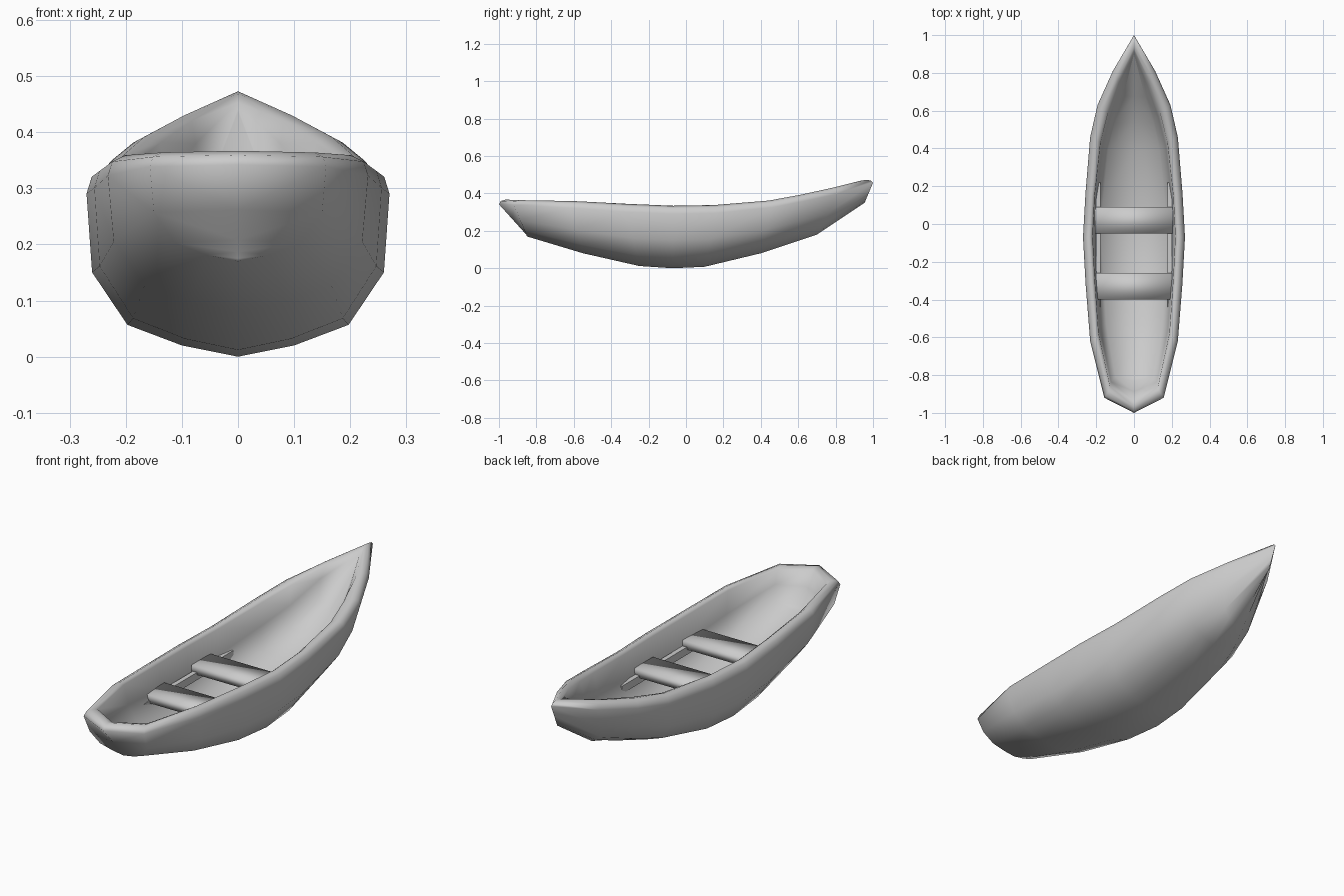
import bpy, bmesh

# Stations: keel y, keel z, rim y, half width, rim z, V-shape, floor lift, inner narrowing
stations = [
    (-0.85, 0.175, -1.00, 0.000, 0.367, 0.3, 0.05, 1.0),
    (-0.85, 0.170, -0.92, 0.157, 0.364, 0.05, 0.05, 1.0),
    (-0.55, 0.080, -0.62, 0.232, 0.359, 0.05, 0.0, 1.0),
    (-0.25, 0.012, -0.32, 0.256, 0.344, 0.0, 0.0, 1.0),
    (-0.07, 0.000, -0.07, 0.270, 0.334, 0.0, 0.0, 1.0),
    (0.10, 0.008, 0.16, 0.257, 0.338, 0.0, 0.0, 1.0),
    (0.40, 0.080, 0.46, 0.232, 0.362, 0.1, 0.0, 0.95),
    (0.56, 0.133, 0.63, 0.193, 0.392, 0.3, 0.03, 0.90),
    (0.70, 0.180, 0.81, 0.112, 0.430, 0.6, 0.20, 0.95),
    (0.955, 0.350, 1.00, 0.000, 0.473, 1.0, 0.50, 1.0),
]
# Half section as fractions: full x, V-shaped x, z, lengthwise scale
section = [
    (0.00, 0.00, 0.00, 1.00), (0.37, 0.22, 0.06, 1.00),
    (0.73, 0.48, 0.17, 1.00), (0.963, 0.80, 0.45, 1.00),
    (1.00, 1.00, 0.87, 1.00), (0.965, 0.97, 0.96, 0.99),
    (0.87, 0.85, 1.00, 0.965), (0.81, 0.76, 0.96, 0.935),
    (0.78, 0.66, 0.60, 0.93), (0.64, 0.46, 0.25, 0.93),
    (0.00, 0.00, 0.20, 0.93),
]


def section_points(st, side):
    yk, zk, yr, hw, zr, v, lift, narrow = st
    pts = []
    for i, (fx, vx, fz, sy) in enumerate(section):
        t = min(fz / 0.87, 1.0)
        x = hw * (fx + (vx - fx) * v)
        z = zk + (zr - zk) * fz
        if i >= 7:                     # inner lining
            x *= narrow
        if i >= 8:
            z = min(z + lift * (zr - zk), zr - 0.02)
        pts.append((side * x, (yk + (yr - yk) * t) * sy, z))
    return pts


def finish(bm, name, angle):
    bmesh.ops.remove_doubles(bm, verts=bm.verts, dist=0.0005)
    bmesh.ops.recalc_face_normals(bm, faces=bm.faces)
    me = bpy.data.meshes.new(name)
    bm.to_mesh(me)
    bm.free()
    ob = bpy.data.objects.new(name, me)
    bpy.context.collection.objects.link(ob)
    bpy.ops.object.select_all(action='DESELECT')
    ob.select_set(True)
    bpy.context.view_layer.objects.active = ob
    bpy.ops.object.shade_smooth_by_angle(angle=angle)
    return ob


def block(name, x0, x1, y0, y1, z0, z1, angle=0.6):
    bm = bmesh.new()
    bmesh.ops.create_cube(bm, size=1)
    for v in bm.verts:
        v.co = (x1 if v.co.x > 0 else x0, y1 if v.co.y > 0 else y0,
                z1 if v.co.z > 0 else z0)
    return finish(bm, name, angle)


# Hull shell with rolled rim and inner lining, lofted on both sides
bm = bmesh.new()
for side in (1, -1):
    rows = [[bm.verts.new(p) for p in section_points(s, side)] for s in stations]
    for a, b in zip(rows, rows[1:]):
        for j in range(len(section) - 1):
            bm.faces.new((a[j], a[j + 1], b[j + 1], b[j]))
finish(bm, "hull", 1.6)

# Bench seats, softly shaded
block("middle_seat", -0.207, 0.207, -0.05, 0.09, 0.195, 0.233, 1.6)
block("rear_seat", -0.20, 0.20, -0.40, -0.26, 0.195, 0.233, 1.6)

# Side rails that carry the seats
for side, label in ((1, "right"), (-1, "left")):
    xs = sorted((side * 0.178, side * 0.20))
    block("seat_rail_" + label, xs[0], xs[1], -0.44, 0.22, 0.17, 0.206)
